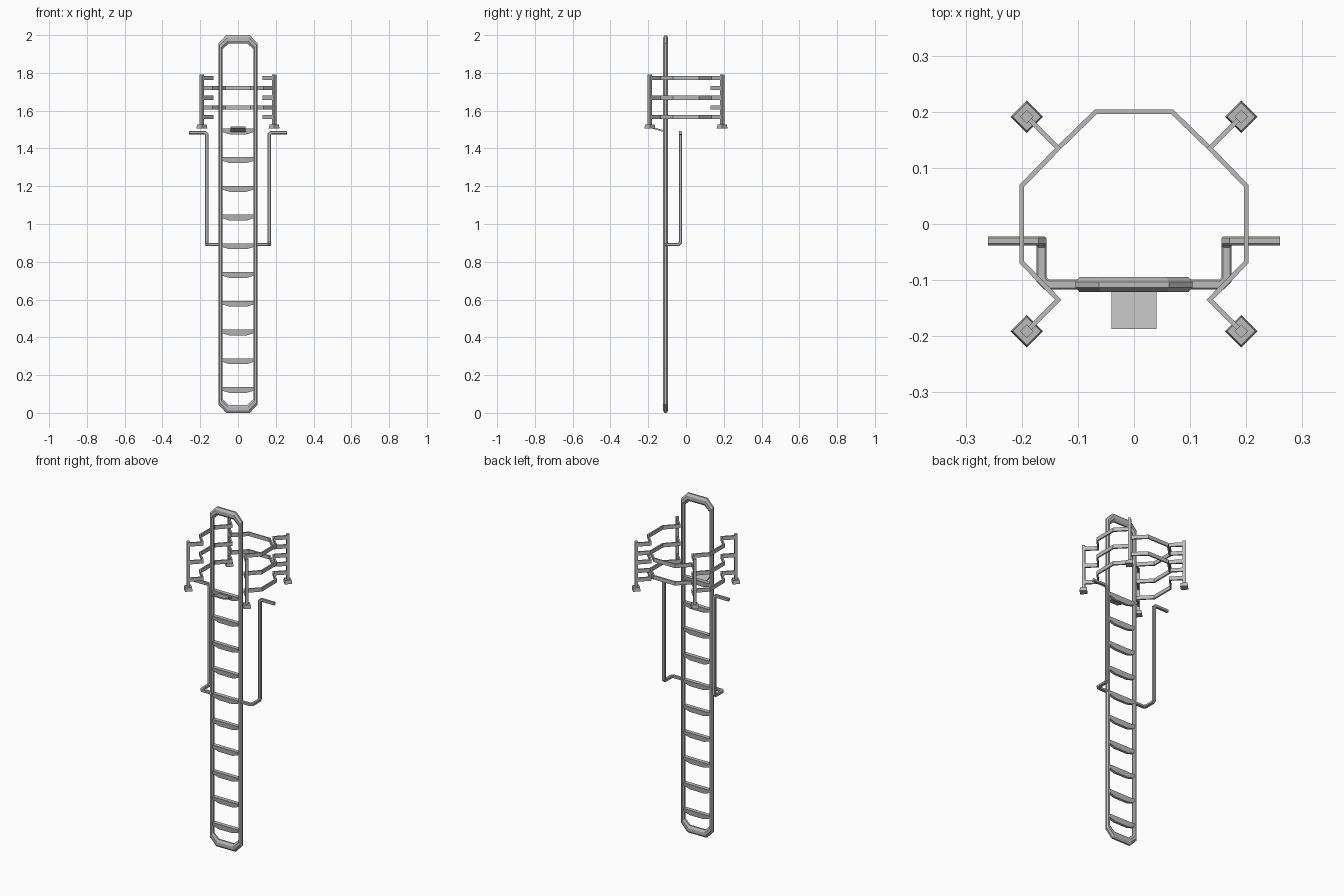
import bpy, bmesh
from mathutils import Vector

cube = bpy.data.objects.get("Cube")
if cube:
    bpy.data.objects.remove(cube, do_unlink=True)

# One grey metal for everything
metal = bpy.data.materials.new("grey_metal")
metal.use_nodes = True
GREY = (0.5, 0.5, 0.5, 1)
metal.diffuse_color = GREY
metal.node_tree.nodes["Principled BSDF"].inputs["Base Color"].default_value = GREY

LADDER_Y = -0.108


def finish(name, bm):
    bmesh.ops.recalc_face_normals(bm, faces=bm.faces)
    mesh = bpy.data.meshes.new(name)
    bm.to_mesh(mesh)
    bm.free()
    mesh.materials.append(metal)
    obj = bpy.data.objects.new(name, mesh)
    bpy.context.collection.objects.link(obj)
    return obj


def skin(bm, rings, closed=False):
    """Join rings of points with quads, capping the ends of an open run."""
    loops = [[bm.verts.new(p) for p in ring] for ring in rings]
    n = len(loops[0])
    count = len(loops) if closed else len(loops) - 1
    for i in range(count):
        a, b = loops[i], loops[(i + 1) % len(loops)]
        for k in range(n):
            bm.faces.new((a[k], a[(k + 1) % n], b[(k + 1) % n], b[k]))
    if not closed:
        bm.faces.new(loops[0])
        bm.faces.new(loops[-1])


def section(w, h, c):
    """Rectangle with half sizes w, h and corners cut by c."""
    if c == 0:
        return [(-w, -h), (w, -h), (w, h), (-w, h)]
    return [(c - w, -h), (w - c, -h), (w, c - h), (w, h - c),
            (w - c, h), (c - w, h), (-w, h - c), (-w, c - h)]


def chamfer_path(points, cut):
    pts = [Vector(p) for p in points]
    out = [pts[0]]
    for a, p, b in zip(pts, pts[1:], pts[2:]):
        out += [p + (a - p).normalized() * cut, p + (b - p).normalized() * cut]
    return out + [pts[-1]]


def sweep(bm, path, profile):
    """Sweep a profile along a path with mitred joints."""
    pts = [Vector(p) for p in path]
    dirs = [(b - a).normalized() for a, b in zip(pts, pts[1:])]
    up = Vector((0, 0, 1))
    side = dirs[0].cross(up).normalized()
    ring = [pts[0] + side * u + up * v for u, v in profile]
    rings = [ring]
    for i, d in enumerate(dirs):
        nxt = dirs[min(i + 1, len(dirs) - 1)]
        normal = (d + nxt).normalized()
        ring = [p + d * ((pts[i + 1] - p).dot(normal) / d.dot(normal)) for p in ring]
        rings.append(ring)
    skin(bm, rings)


def block(bm, x, y, z0, z1, r0, r1):
    """Upright diamond-shaped block, r0 at the bottom and r1 at the top."""
    skin(bm, [[(x + r, y, z), (x, y + r, z), (x - r, y, z), (x, y - r, z)]
              for z, r in ((z0, r0), (z1, r1))])


# Ladder frame: chamfered loop with a faceted section
def frame_loop(x, flat, low, high):
    half = [(flat, 0.0 + low[0]), (x, low[1]), (x, high[1]), (flat, high[0])]
    return half + [(-a, b) for a, b in reversed(half)]

outer = frame_loop(0.104, 0.062, (0, 0.044), (2, 1.956))
inner = frame_loop(0.081, 0.05, (0.043, 0.072), (1.955, 1.926))
facets = [(0, -0.005), (0.3, -0.0135), (0.7, -0.0135), (1, -0.005),
          (1, 0.005), (0.7, 0.0135), (0.3, 0.0135), (0, 0.005)]
bm = bmesh.new()
skin(bm, [[(o[0] + (i[0] - o[0]) * t, LADDER_Y + dy, o[1] + (i[1] - o[1]) * t)
           for t, dy in facets] for o, i in zip(outer, inner)], closed=True)
finish("ladder_frame", bm)

# Rungs: treads that deepen toward the middle
bm = bmesh.new()
for n in range(10):
    top = 0.137 + 0.1521 * n
    rings = []
    for x, deep in ((-0.084, 0.019), (-0.045, 0.031), (0.045, 0.031), (0.084, 0.019)):
        rings.append([(x, LADDER_Y - 0.012, top), (x, LADDER_Y + 0.012, top),
                      (x, LADDER_Y + 0.008, top - deep), (x, LADDER_Y - 0.008, top - deep)])
    skin(bm, rings)
finish("ladder_rungs", bm)

# Tilted step plate in front of the top rung
bm = bmesh.new()
plate = [(-0.187, 1.508), (-0.187, 1.516), (-0.115, 1.496), (-0.115, 1.486)]
skin(bm, [[(x, y, z) for y, z in plate] for x in (-0.04, 0.04)])
finish("step_plate", bm)

# Hand rails on both sides
for s, label in ((1, "left"), (-1, "right")):
    bm = bmesh.new()
    path = [(s * 0.09, LADDER_Y, 0.892), (s * 0.165, LADDER_Y, 0.892),
            (s * 0.165, -0.03, 0.892), (s * 0.165, -0.03, 1.484), (s * 0.26, -0.03, 1.484)]
    sweep(bm, chamfer_path(path, 0.009), section(0.009, 0.008, 0.003))
    finish(label + "_hand_rail", bm)

# Cage posts with feet
for sx, lx in ((1, "left"), (-1, "right")):
    for sy, ly in ((-1, "front"), (1, "back")):
        bm = bmesh.new()
        x, y = sx * 0.191, sy * 0.191
        block(bm, x, y, 1.525, 1.792, 0.012, 0.012)
        block(bm, x, y, 1.505, 1.527, 0.029, 0.025)
        finish(ly + "_" + lx + "_post", bm)

# Cage bars: side bars and back bars alternate in height
bar = section(0.0042, 0.011, 0)
end, knee, near, far = 0.19, 0.135, 0.068, 0.2
shape = [(-end, end), (-knee, knee), (-near, far), (near, far), (knee, knee), (end, end)]
bm = bmesh.new()
for z in (1.72, 1.617):
    sweep(bm, [(x, y, z) for x, y in shape], bar)
finish("back_cage_bars", bm)
for s, label in ((1, "left"), (-1, "right")):
    bm = bmesh.new()
    for z in (1.773, 1.668, 1.566):
        sweep(bm, [(s * y, x, z) for x, y in shape], bar)
    finish(label + "_cage_bars", bm)
